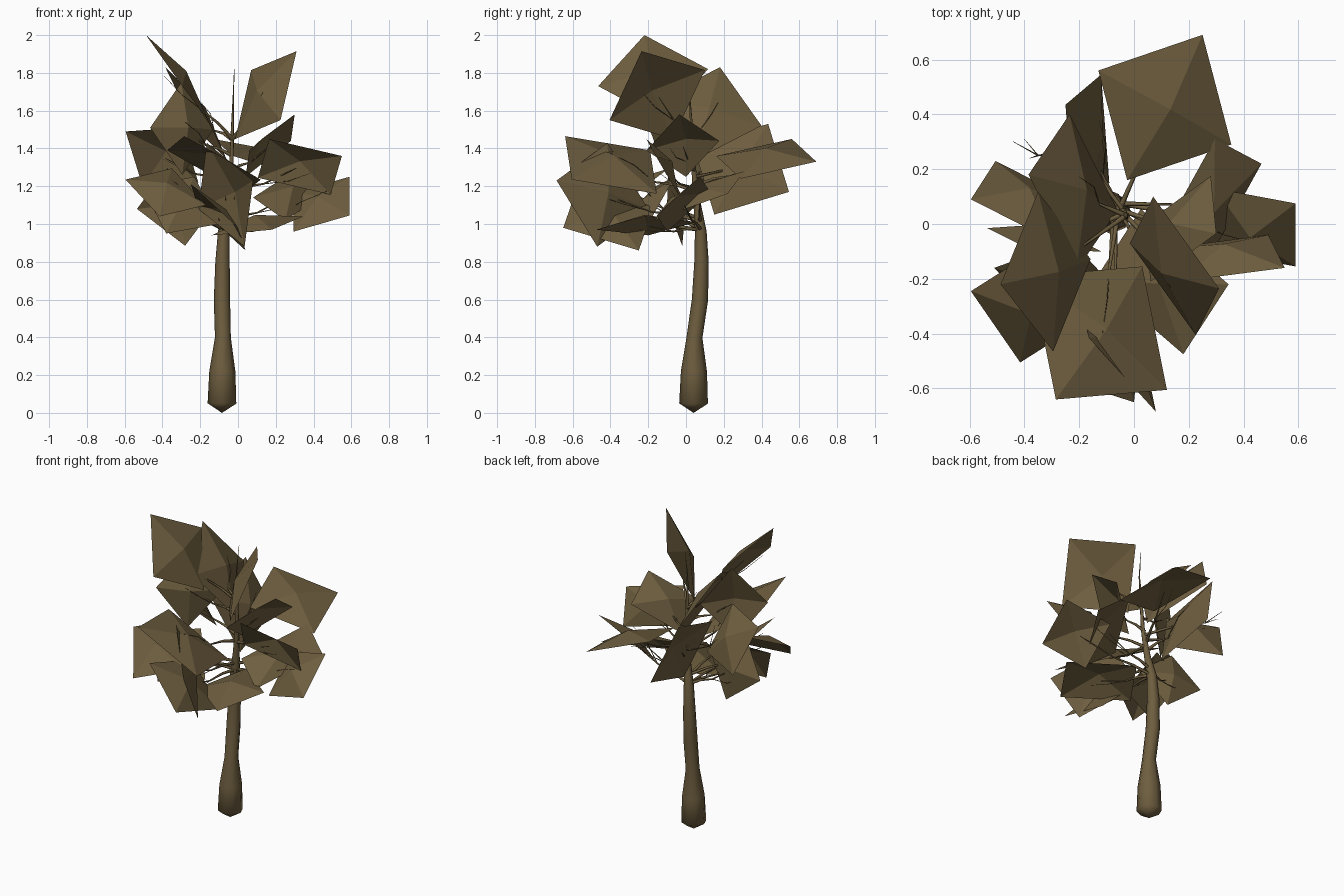
import bpy, bmesh, math, random
from mathutils import Vector

if "Cube" in bpy.data.objects:
    bpy.data.objects.remove(bpy.data.objects["Cube"])

random.seed(4)
bark = bpy.data.materials.new("olive_brown")
bark.diffuse_color = (0.156, 0.112, 0.050, 1)
bark.use_nodes = True
bark.node_tree.nodes["Principled BSDF"].inputs["Base Color"].default_value = bark.diffuse_color


def finish(bm, name, smooth=False):
    me = bpy.data.meshes.new(name)
    bm.to_mesh(me)
    bm.free()
    me.materials.append(bark)
    for p in me.polygons:
        p.use_smooth = smooth
    ob = bpy.data.objects.new(name, me)
    bpy.context.collection.objects.link(ob)
    return ob


def tube(bm, path, sides):
    """Tapered tube through (point, radius) pairs, closed by tips."""
    rings = []
    for i, (p, r) in enumerate(path):
        d = path[min(i + 1, len(path) - 1)][0] - path[max(i - 1, 0)][0]
        q = Vector((0, 0, 1)).rotation_difference(d.normalized())
        rings.append([bm.verts.new(p + q @ Vector((r * math.cos(a), r * math.sin(a), 0)))
                      for a in [2 * math.pi * k / sides for k in range(sides)]])
    for a, b in zip(rings, rings[1:]):
        for k in range(sides):
            n = (k + 1) % sides
            bm.faces.new((a[k], a[n], b[n], b[k]))
    bm.faces.new(rings[-1])
    return rings


# Trunk: flared foot, slight S bend, thin leader in the crown
trunk_path = [(-.085, .04, .05, .076), (-.083, .042, .22, .069), (-.08, .045, .4, .042),
              (-.085, .074, .6, .043), (-.082, .082, .8, .038), (-.075, .078, .96, .031),
              (-.055, .06, 1.1, .02), (-.035, .04, 1.3, .012), (-.03, .03, 1.5, .008),
              (-.025, .02, 1.66, .004), (-.02, .04, 1.82, .001)]
bm = bmesh.new()
rings = tube(bm, [(Vector(p[:3]), p[3]) for p in trunk_path], 8)
foot = bm.verts.new((-.085, .04, 0))
for k in range(8):
    bm.faces.new((rings[0][(k + 1) % 8], rings[0][k], foot))
finish(bm, "trunk", True)

# Foliage cards: three corners in order, the fourth completes the parallelogram
upper_cards = [
    [(.07, .10, 1.815), (.31, -.235, 1.915), (.225, -.405, 1.55)],
    [(-.35, .117, 1.82), (-.487, -.22, 2.0), (-.295, -.465, 1.73)],
    [(-.385, .18, 1.83), (-.235, .40, 1.52), (-.06, .05, 1.34)],
    [(-.13, .56, 1.45), (.25, .69, 1.33), (.355, .29, 1.24)],
    [(.30, -.035, 1.58), (.28, .175, 1.44), (.04, 0, 1.25)],
    [(-.25, .435, 1.53), (-.12, .545, 1.17), (-.09, .15, 1.05)],
    [(-.595, .09, 1.49), (-.505, .23, 1.20), (-.21, .08, 1.22)],
    [(-.285, -.64, 1.465), (-.375, -.19, 1.39), (.03, -.155, 1.16)],
    [(-.465, -.195, 1.51), (-.30, -.05, 1.75), (-.13, .04, 1.50)],
]
lower_cards = [
    [(.165, -.21, 1.45), (.55, -.16, 1.36), (.49, -.04, 1.155)],
    [(.59, .075, 1.25), (.59, -.155, 1.045), (.295, -.10, .96)],
    [(.295, .31, 1.28), (.465, .22, 1.16), (.25, -.17, 1.02)],
    [(-.595, -.245, 1.235), (-.415, -.505, 1.04), (-.17, -.35, 1.1)],
    [(.08, -.685, 1.23), (.035, -.47, .88), (-.21, -.2, 1.08)],
    [(0, -.65, .98), (.04, -.25, .86), (-.21, -.17, 1.09)],
    [(-.535, -.015, 1.08), (-.28, -.02, .885), (-.12, -.10, 1.10)],
    [(-.51, -.16, 1.2), (-.38, -.3, .95), (-.1, -.2, 1.0)],
    [(-.14, -.20, .94), (.18, -.475, .97), (.345, -.22, 1.04)],
]

bm = bmesh.new()
centres = []
for corners in upper_cards + lower_cards:
    a, b, c = map(Vector, corners)
    pts = [a, b, c, a + c - b]
    n = (b - a).cross(c - b).normalized()
    if n.z < 0:
        n = -n
        pts.reverse()
    mid = (a + c) / 2
    centres.append(mid)
    apex = bm.verts.new(mid + n * .06)
    vs = [bm.verts.new(p) for p in pts]
    for k in range(4):
        bm.faces.new((vs[k], vs[(k + 1) % 4], apex))
finish(bm, "foliage_cards")

# Branches: from the leader to each card, with small forked twigs
bm = bmesh.new()
for mid in centres:
    z0 = min(max(mid.z - .14, .97), 1.45)
    t = (z0 - .95) / .5
    start = Vector((-.075 + .045 * t, .08 - .05 * t, z0))
    d = mid - start
    bend = start + d * .5 + Vector((0, 0, -.02))
    end = start + d * .95
    tube(bm, [(start, .011), (start + d * .25, .008), (bend, .005), (end, .002)], 5)
    v = Vector([random.uniform(-.07, .07) for _ in range(3)])
    tip = end + d.normalized() * .06 + v
    tube(bm, [(bend, .003), ((bend + tip) / 2 + v * .3, .002), (tip, .001)], 3)
# Bare twigs on the back left
for tip in [(-.44, .30, 1.45), (-.38, .24, 1.5), (-.40, .31, 1.38)]:
    tip = Vector(tip)
    tube(bm, [(Vector((-.04, .05, 1.25)), .01), (Vector((-.2, .27, 1.3)), .006),
              (Vector((-.35, .25, 1.36)), .003), (tip, .001)], 4)
finish(bm, "branches", True)
